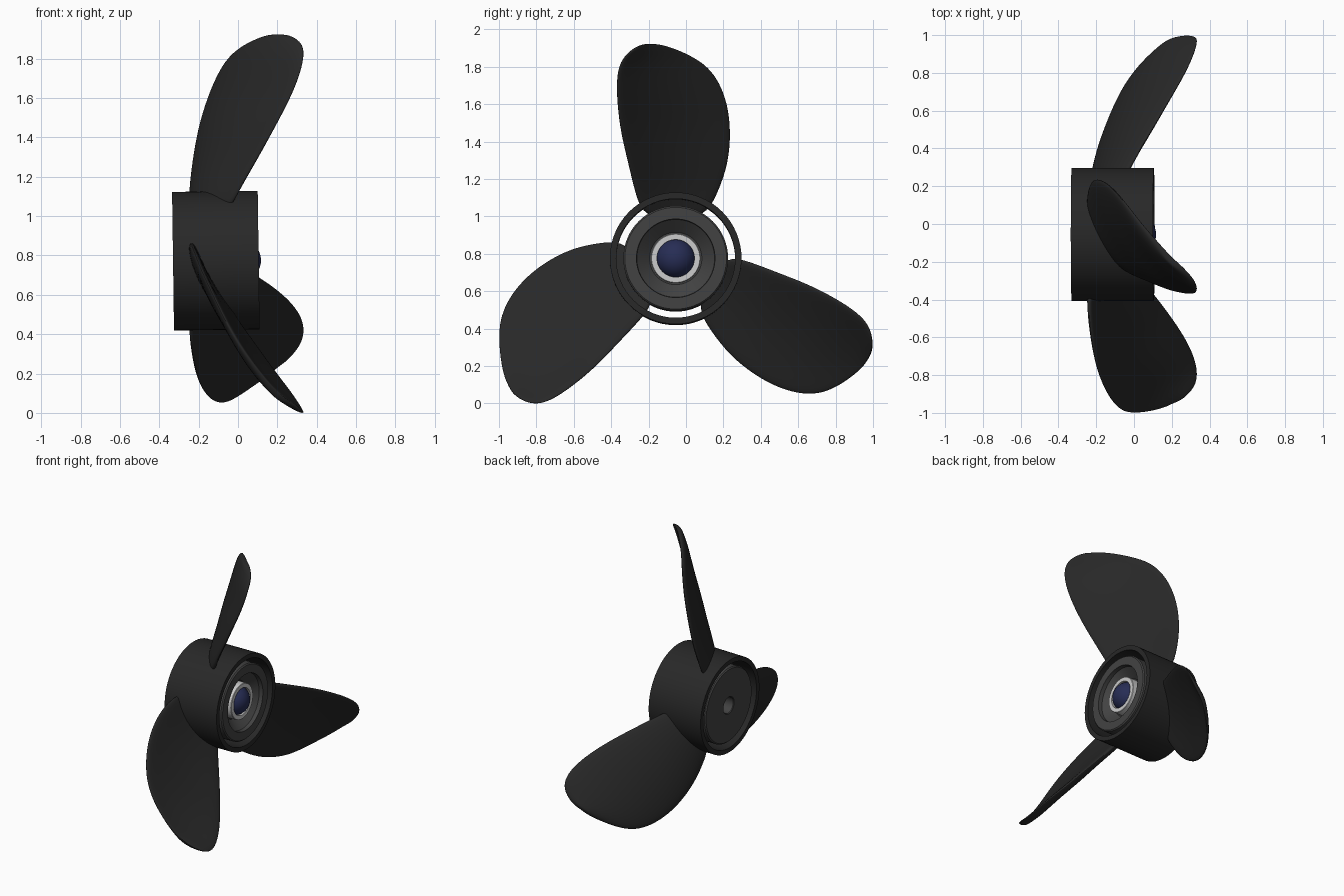
import bpy, bmesh, math
from mathutils import Vector, Matrix

if "Cube" in bpy.data.objects:
    bpy.data.objects.remove(bpy.data.objects["Cube"])

CENTER = Vector((0, -0.055, 0.775))
TILT = Matrix.Rotation(math.radians(-0.8), 4, 'Y')


def material(name, rgb):
    m = bpy.data.materials.new(name)
    m.diffuse_color = (*rgb, 1)
    m.use_nodes = True
    m.node_tree.nodes["Principled BSDF"].inputs["Base Color"].default_value = m.diffuse_color
    return m


BLACK = material("matte_black", (0.021, 0.021, 0.021))
GREY = material("dark_grey", (0.055, 0.055, 0.055))
SILVER = material("silver", (0.65, 0.65, 0.65))
BLUE = material("deep_blue", (0.02, 0.026, 0.09))


def finish(bm, name, mat, angle=30):
    bmesh.ops.remove_doubles(bm, verts=bm.verts, dist=1e-5)
    bmesh.ops.recalc_face_normals(bm, faces=bm.faces)
    me = bpy.data.meshes.new(name)
    bm.to_mesh(me)
    bm.free()
    ob = bpy.data.objects.new(name, me)
    bpy.context.collection.objects.link(ob)
    me.materials.append(mat)
    bpy.ops.object.select_all(action='DESELECT')
    ob.select_set(True)
    bpy.context.view_layer.objects.active = ob
    bpy.ops.object.shade_smooth_by_angle(angle=math.radians(angle))
    return ob


def lathe(name, profile, mat, closed=False, n=64):
    """Spin an (x, radius) profile around the shaft axis."""
    bm = bmesh.new()
    vs = [bm.verts.new((x, 0, r)) for x, r in profile]
    es = [bm.edges.new(p) for p in zip(vs, vs[1:])]
    if closed:
        es.append(bm.edges.new((vs[-1], vs[0])))
    bmesh.ops.spin(bm, geom=vs + es, cent=(0, 0, 0), axis=(1, 0, 0),
                   angle=2 * math.pi, steps=n, use_merge=True)
    ob = finish(bm, name, mat)
    ob.matrix_world = Matrix.Translation(CENTER) @ TILT
    return ob


# open outer tube
lathe("outer_tube", [(-0.33, 0.318), (-0.33, 0.352), (0.105, 0.352), (0.105, 0.318)], BLACK, True)

# inner hub: bored back face, conical front recess
lathe("inner_hub", [(-0.20, 0), (-0.20, 0.06), (-0.315, 0.06), (-0.32, 0.065),
                    (-0.32, 0.272), (-0.312, 0.28), (0.092, 0.28), (0.10, 0.272),
                    (0.10, 0.21), (0.07, 0.208), (0.01, 0.14), (0.01, 0)], GREY)

# bright collar and ball cap
lathe("shaft_collar", [(0.0, 0.100), (0.0, 0.132), (0.07, 0.132),
                       (0.073, 0.129), (0.073, 0.100)], SILVER, True)
lathe("ball_cap", [(0.01 + 0.107 * math.cos(i * math.pi / 16),
                    0.107 * math.sin(i * math.pi / 16)) for i in range(17)], BLUE)

# blade sections: height, edge A (y, x), edge B (y, x), thickness
SECTIONS = [
    (0.98, 0.10, -0.240, -0.225, -0.07, 0.065),
    (1.13, 0.175, -0.242, -0.275, 0.005, 0.065),
    (1.28, 0.23, -0.227, -0.31, 0.095, 0.062),
    (1.45, 0.245, -0.20, -0.352, 0.19, 0.060),
    (1.60, 0.228, -0.155, -0.37, 0.27, 0.056),
    (1.72, 0.182, -0.105, -0.374, 0.318, 0.052),
    (1.80, 0.12, -0.055, -0.362, 0.336, 0.048),
    (1.85, 0.045, 0.0, -0.335, 0.336, 0.045),
    (1.885, -0.03, 0.06, -0.30, 0.318, 0.042),
    (1.91, -0.10, 0.12, -0.26, 0.28, 0.038),
    (1.923, -0.16, 0.17, -0.22, 0.24, 0.030),
]


def blade(name, angle, fit, n=20):
    bm = bmesh.new()
    rings = []
    for z, ya, xa, yb, xb, t in SECTIONS:
        a, b = Vector((xa, ya, z)), Vector((xb, yb, z))
        mid, half = (a + b) / 2, (a - b) / 2
        normal = Vector((-half.y, half.x, 0)).normalized()
        camber = 0.14 * half.length
        ring = []
        for i in range(n):
            c, s = math.cos(2 * math.pi * i / n), math.sin(2 * math.pi * i / n)
            off = camber * (1 - c * c) + t / 2 * math.copysign(abs(s) ** 0.75, s)
            ring.append(bm.verts.new(mid + half * c + normal * off - CENTER))
        rings.append(ring)
    for r, s in zip(rings, rings[1:]):
        for i in range(n):
            j = (i + 1) % n
            bm.faces.new((r[i], r[j], s[j], s[i]))
    bm.faces.new(rings[0])
    bm.faces.new(rings[-1])
    # swing around the shaft, then small stretch and lean: y scale, z scale, z shift, lean
    sy, sz, dz, lean = fit
    rot = Matrix.Rotation(angle, 3, 'X')
    for v in bm.verts:
        p = rot @ v.co
        v.co = (p.x, p.y * sy, p.z * sz + dz + lean * p.y)
    ob = finish(bm, name, BLACK, 80)
    ob.location = CENTER
    sub = ob.modifiers.new("smooth", 'SUBSURF')
    sub.levels = sub.render_levels = 2
    return ob


# three blades around the shaft
for k, fit in enumerate([(1, 1, 0, 0), (0.965, 1.08, 0.065, 0), (0.97, 1, 0, -0.075)]):
    blade(f"blade_{k + 1}", k * 2 * math.pi / 3, fit)
